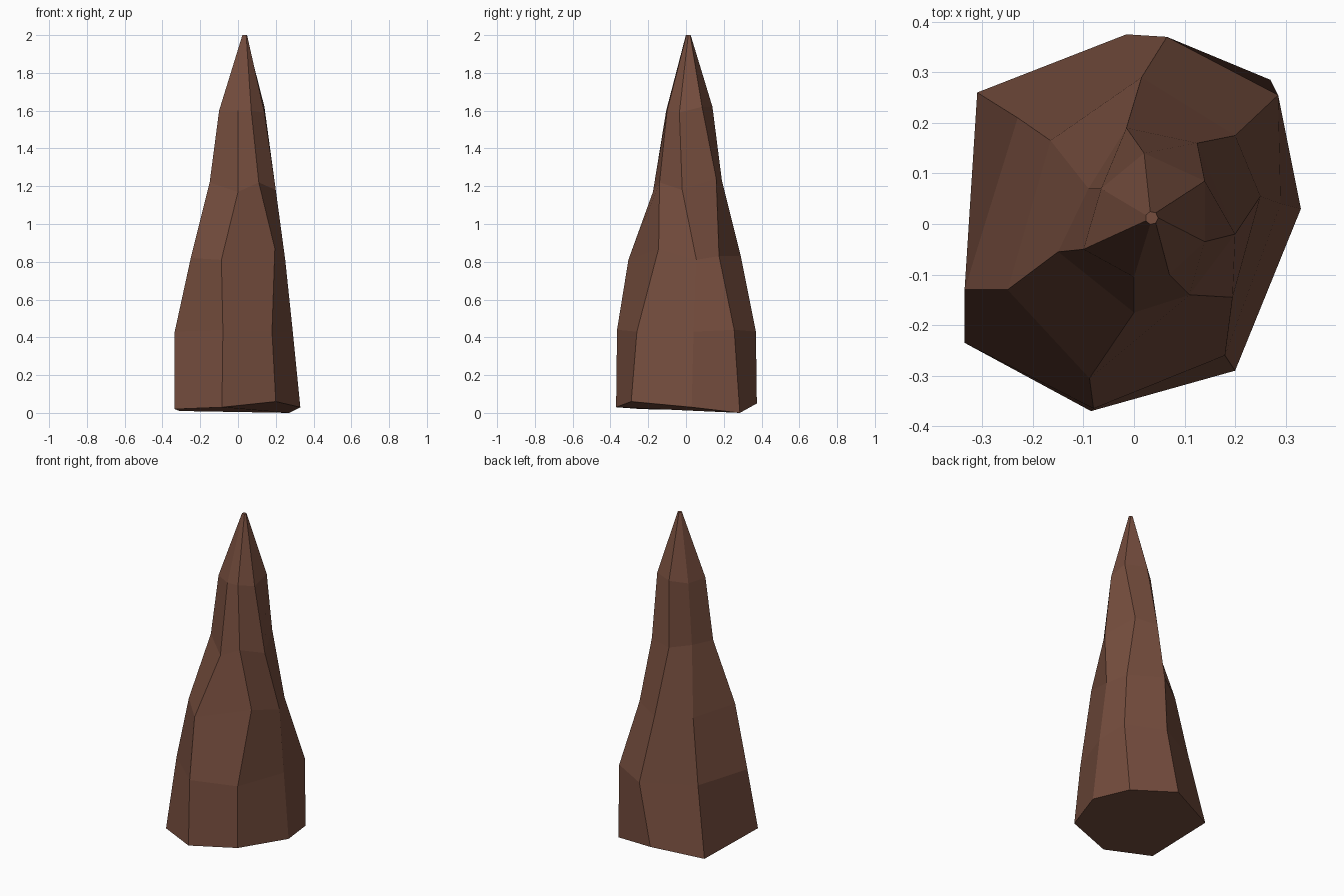
import bpy, bmesh, math

# Seven ridges running up the rock spike, foot to shoulder: (x, y, z)
ridges = [
    [(.33, .03, .03), (.29, .04, .43), (.25, .055, .81), (.20, -.02, 1.18), (.14, -.035, 1.59)],
    [(.27, .285, 0), (.285, .255, .44), (.20, .175, .83), (.125, .16, 1.24), (.14, .085, 1.62)],
    [(-.015, .375, .05), (.065, .37, .43), (.015, .29, .83), (-.015, .19, 1.23), (.02, .14, 1.62)],
    [(-.31, .26, .01), (-.23, .21, .43), (-.165, .165, .82), (-.09, .07, 1.22), (-.065, .07, 1.6)],
    [(-.335, -.235, .02), (-.335, -.13, .43), (-.25, -.13, .82), (-.15, -.055, 1.22), (-.10, -.05, 1.6)],
    [(-.085, -.37, .03), (-.08, -.365, .44), (-.088, -.305, .81), (0, -.175, 1.17), (0, -.105, 1.6)],
    [(.20, -.29, .06), (.18, -.26, .43), (.195, -.145, .87), (.11, -.14, 1.22), (.07, -.10, 1.6)],
]
SIDES = len(ridges)

# Tiny blunt tip closes every ridge
for i, ridge in enumerate(ridges):
    a = math.tau * i / SIDES
    ridge.append((.035 + .013 * math.cos(a), .012 + .013 * math.sin(a), 2.0))

# Skin neighbouring ridges with quads, then cap both ends
bm = bmesh.new()
cols = [[bm.verts.new(p) for p in ridge] for ridge in ridges]
for i in range(SIDES):
    a, b = cols[i], cols[(i + 1) % SIDES]
    for k in range(len(a) - 1):
        bm.faces.new((a[k], b[k], b[k + 1], a[k + 1]))
bm.faces.new([c[-1] for c in cols])
bm.faces.new([c[0] for c in reversed(cols)])
bmesh.ops.recalc_face_normals(bm, faces=bm.faces)

mesh = bpy.data.meshes.new("rock_spike")
bm.to_mesh(mesh)
bm.free()
spike = bpy.data.objects.new("rock_spike", mesh)
bpy.context.collection.objects.link(spike)

# Single brown stone colour
stone = bpy.data.materials.new("brown_stone")
stone.diffuse_color = (.18, .075, .048, 1)
mesh.materials.append(stone)
